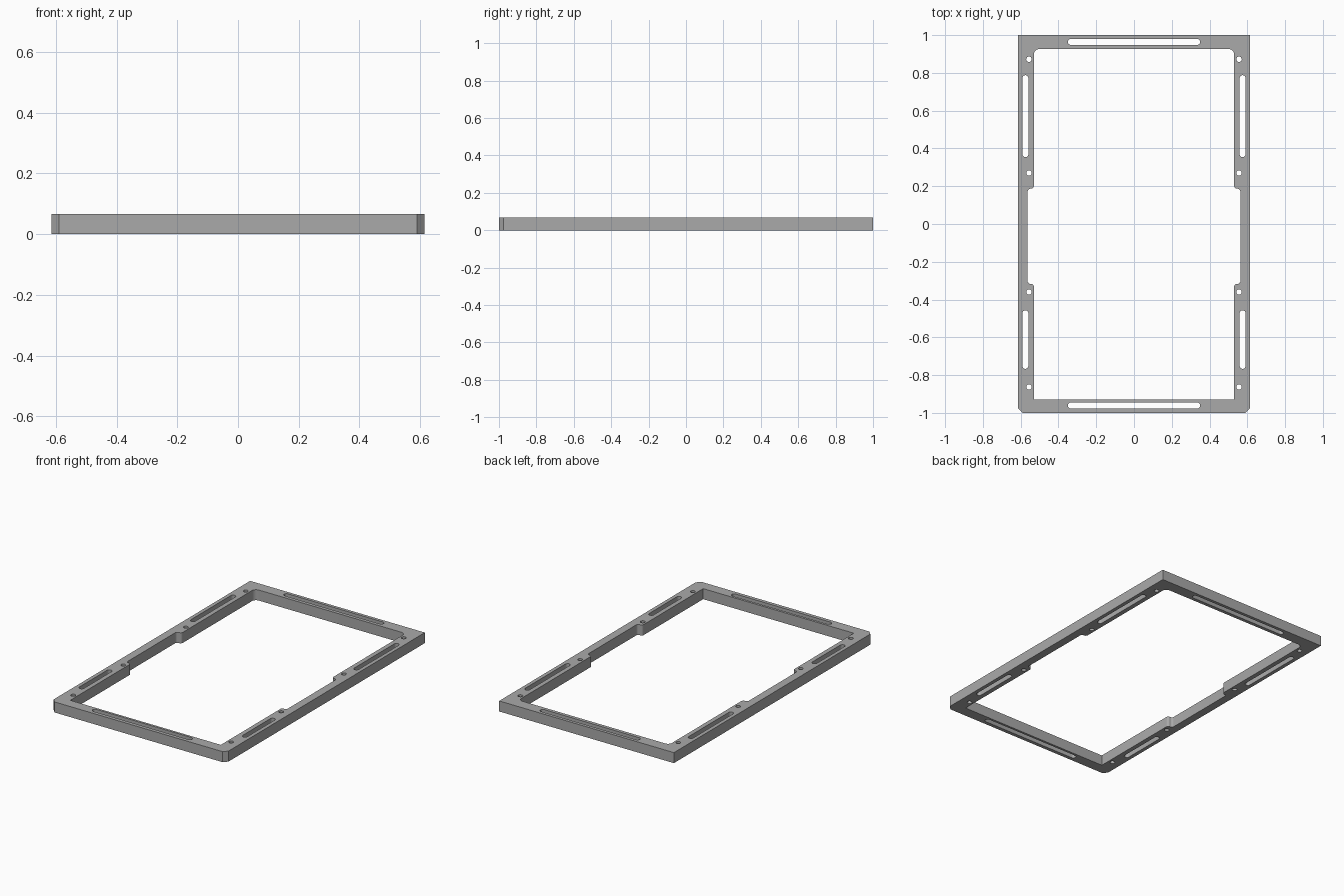
import bpy, bmesh, math
from mathutils import Vector

cube = bpy.data.objects.get("Cube")
if cube:
    bpy.data.objects.remove(cube, do_unlink=True)

HEIGHT = 0.067

grey = bpy.data.materials.new("plain grey")
grey.use_nodes = True
colour = (0.4, 0.4, 0.4, 1)
grey.diffuse_color = colour
grey.node_tree.nodes["Principled BSDF"].inputs["Base Color"].default_value = colour


def rounded(corners, steps=6):
    """Closed outline from (x, y, fillet radius) right-angle corners."""
    out = []
    n = len(corners)
    for i, (x, y, r) in enumerate(corners):
        p = Vector((x, y))
        if r == 0:
            out.append(p)
            continue
        a = (Vector(corners[i - 1][:2]) - p).normalized() * r
        b = (Vector(corners[(i + 1) % n][:2]) - p).normalized() * r
        for k in range(steps + 1):
            t = math.pi / 2 * k / steps
            out.append(p + a * (1 - math.sin(t)) + b * (1 - math.cos(t)))
    return out


def slot(cx, cy, length, width, steps=8):
    """Rounded slot; positive length along x, negative along y."""
    r = width / 2
    half = abs(length) / 2 - r
    out = []
    for side in (1, -1):
        for k in range(steps + 1):
            t = math.pi * (k / steps - 0.5)
            u, v = side * (half + r * math.cos(t)), side * r * math.sin(t)
            out.append(Vector((cx + u, cy + v) if length > 0 else (cx - v, cy + u)))
    return out


def circle(cx, cy, r, n=16):
    return [Vector((cx + r * math.cos(2 * math.pi * k / n),
                    cy + r * math.sin(2 * math.pi * k / n))) for k in range(n)]


def mirrored(half):
    return half + [(-x, y, r) for x, y, r in reversed(half)]


# Outer outline with chamfered front corners
loops = [rounded(mirrored([(0.59, -1, 0), (0.615, -0.975, 0), (0.615, 1, 0)]))]

# Inner opening with wider middle section
loops.append(rounded(mirrored([
    (0.53, -0.93, 0), (0.53, -0.317, 0.015), (0.563, -0.317, 0.015),
    (0.563, 0.187, 0.015), (0.53, 0.187, 0.015), (0.53, 0.926, 0.028)])))

# Slots and screw holes
loops += [slot(0, 0.964, 0.7, 0.032), slot(0, -0.961, 0.7, 0.032)]
for s in (1, -1):
    loops += [slot(s * 0.575, 0.571, -0.434, 0.032),
              slot(s * 0.575, -0.612, -0.31, 0.032)]
    loops += [circle(s * 0.556, y, 0.0145) for y in (0.872, 0.27, -0.36, -0.863)]

# Fill the flat outline and raise it
bm = bmesh.new()
edges = []
for loop in loops:
    vs = [bm.verts.new((p.x, p.y, 0)) for p in loop]
    edges += [bm.edges.new((vs[i - 1], vs[i])) for i in range(len(vs))]
bmesh.ops.triangle_fill(bm, edges=edges, use_beauty=True, use_dissolve=False)
ext = bmesh.ops.extrude_face_region(bm, geom=bm.faces[:], use_keep_orig=True)
bmesh.ops.translate(bm, vec=(0, 0, HEIGHT),
                    verts=[g for g in ext["geom"] if isinstance(g, bmesh.types.BMVert)])
bmesh.ops.recalc_face_normals(bm, faces=bm.faces[:])

mesh = bpy.data.meshes.new("frame")
bm.to_mesh(mesh)
bm.free()
mesh.materials.append(grey)
frame = bpy.data.objects.new("frame", mesh)
bpy.context.collection.objects.link(frame)
bpy.context.view_layer.objects.active = frame
frame.select_set(True)
bpy.ops.object.shade_smooth_by_angle(angle=math.radians(30))
